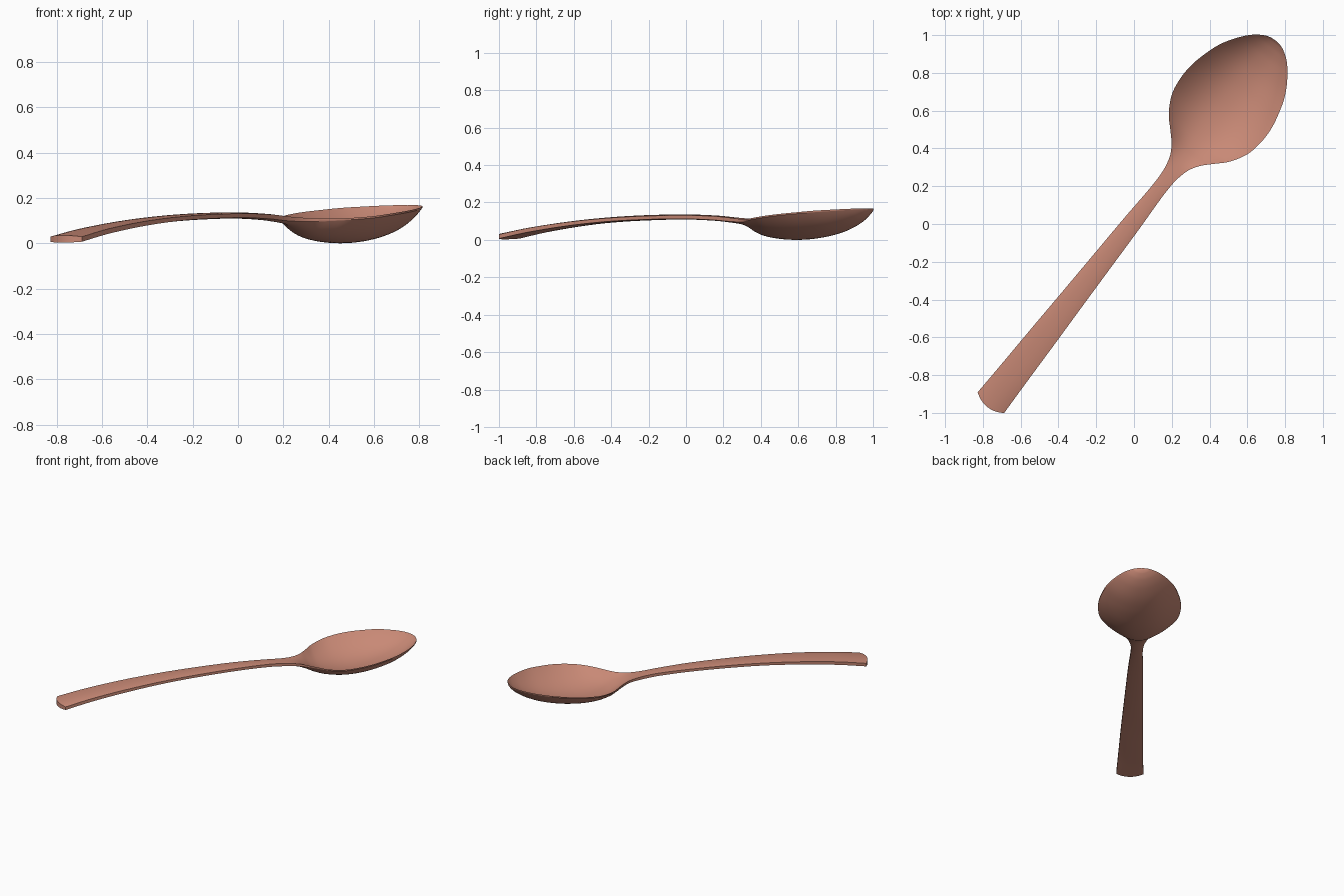
import bpy, bmesh, math

if "Cube" in bpy.data.objects:
    bpy.data.objects.remove(bpy.data.objects["Cube"])

# Stations along the spoon: distance, half width, rim z, inner centre z, outer centre z, edge thickness
STATIONS = [
    (-1.212, .089, .029, .035, .003, .022),
    (-1.02, .082, .063, .069, .037, .022),
    (-.76, .074, .095, .101, .073, .020),
    (-.50, .065, .116, .122, .094, .018),
    (-.25, .057, .127, .133, .105, .018),
    (0, .049, .131, .136, .109, .018),
    (.20, .040, .127, .130, .102, .020),
    (.30, .041, .120, .121, .093, .020),
    (.36, .050, .115, .114, .086, .018),
    (.41, .066, .112, .104, .076, .016),
    (.46, .098, .109, .085, .056, .013),
    (.51, .145, .109, .061, .033, .010),
    (.57, .203, .112, .040, .016, .008),
    (.66, .254, .120, .024, .004, .008),
    (.75, .272, .130, .018, .000, .008),
    (.84, .271, .139, .022, .005, .008),
    (.93, .253, .147, .034, .017, .008),
    (1.03, .219, .156, .058, .040, .008),
    (1.12, .164, .162, .093, .074, .007),
    (1.18, .111, .166, .127, .108, .006),
    (1.213, .062, .168, .152, .137, .005),
    (1.224, .030, .169, .164, .153, .005),
    (1.227, .002, .169, .167, .160, .005),
]
SUB, COLS = 5, 32
AXIS = (.618, .786)
SHIFT = -.011


def spline(p0, p1, p2, p3, t):
    # Non-uniform spacing handled with finite-difference tangents along the distance
    h = p2[0] - p1[0]
    u = p1[0] + h * t
    out = [u]
    for k in range(1, 6):
        m1 = (p2[k] - p0[k]) / max(p2[0] - p0[0], 1e-6) * h
        m2 = (p3[k] - p1[k]) / max(p3[0] - p1[0], 1e-6) * h
        t2, t3 = t * t, t * t * t
        out.append((2*t3 - 3*t2 + 1) * p1[k] + (t3 - 2*t2 + t) * m1
                   + (3*t2 - 2*t3) * p2[k] + (t3 - t2) * m2)
    return out


rows = []
n = len(STATIONS)
for i in range(n - 1):
    pts = [STATIONS[min(max(i + d, 0), n - 1)] for d in (-1, 0, 1, 2)]
    rows += [spline(*pts, j / SUB) for j in range(SUB)]
rows.append(STATIONS[-1])

# Spoon: loft an upper and a lower surface through the stations
bm = bmesh.new()
upper, lower = [], []
for u, w, rim, inner, outer, edge in rows:
    up, lo = [], []
    fade = max(0, 1 - (u + 1.212) / .3)
    for c in range(COLS + 1):
        t = math.sin((c / COLS - .5) * math.pi)
        f = 1 - abs(t) ** 2.2
        a = u - .03 * fade * (1 - t * t)      # rounded handle end
        v = w * t + SHIFT
        x, y = AXIS[0] * a + AXIS[1] * v, AXIS[1] * a - AXIS[0] * v
        zl = rim - edge
        up.append(bm.verts.new((x, y, rim + (inner - rim) * f)))
        lo.append(bm.verts.new((x, y, max(0, zl + (outer - zl) * f))))
    upper.append(up)
    lower.append(lo)

for r in range(len(rows) - 1):
    for c in range(COLS):
        for g in (upper, lower):
            bm.faces.new((g[r][c], g[r][c + 1], g[r + 1][c + 1], g[r + 1][c]))
    for c in (0, COLS):
        bm.faces.new((upper[r][c], upper[r + 1][c], lower[r + 1][c], lower[r][c]))

# Close the handle end and the bowl tip
for r in (0, -1):
    for c in range(COLS):
        bm.faces.new((upper[r][c], upper[r][c + 1], lower[r][c + 1], lower[r][c]))

bmesh.ops.recalc_face_normals(bm, faces=bm.faces)
mesh = bpy.data.meshes.new("spoon")
bm.to_mesh(mesh)
bm.free()
spoon = bpy.data.objects.new("spoon", mesh)
bpy.context.collection.objects.link(spoon)

mat = bpy.data.materials.new("copper_clay")
mat.diffuse_color = (.58, .25, .18, 1)
mat.use_nodes = True
mat.node_tree.nodes["Principled BSDF"].inputs["Base Color"].default_value = mat.diffuse_color
mesh.materials.append(mat)

bpy.context.view_layer.objects.active = spoon
spoon.select_set(True)
bpy.ops.object.shade_smooth_by_angle(angle=math.radians(40))
